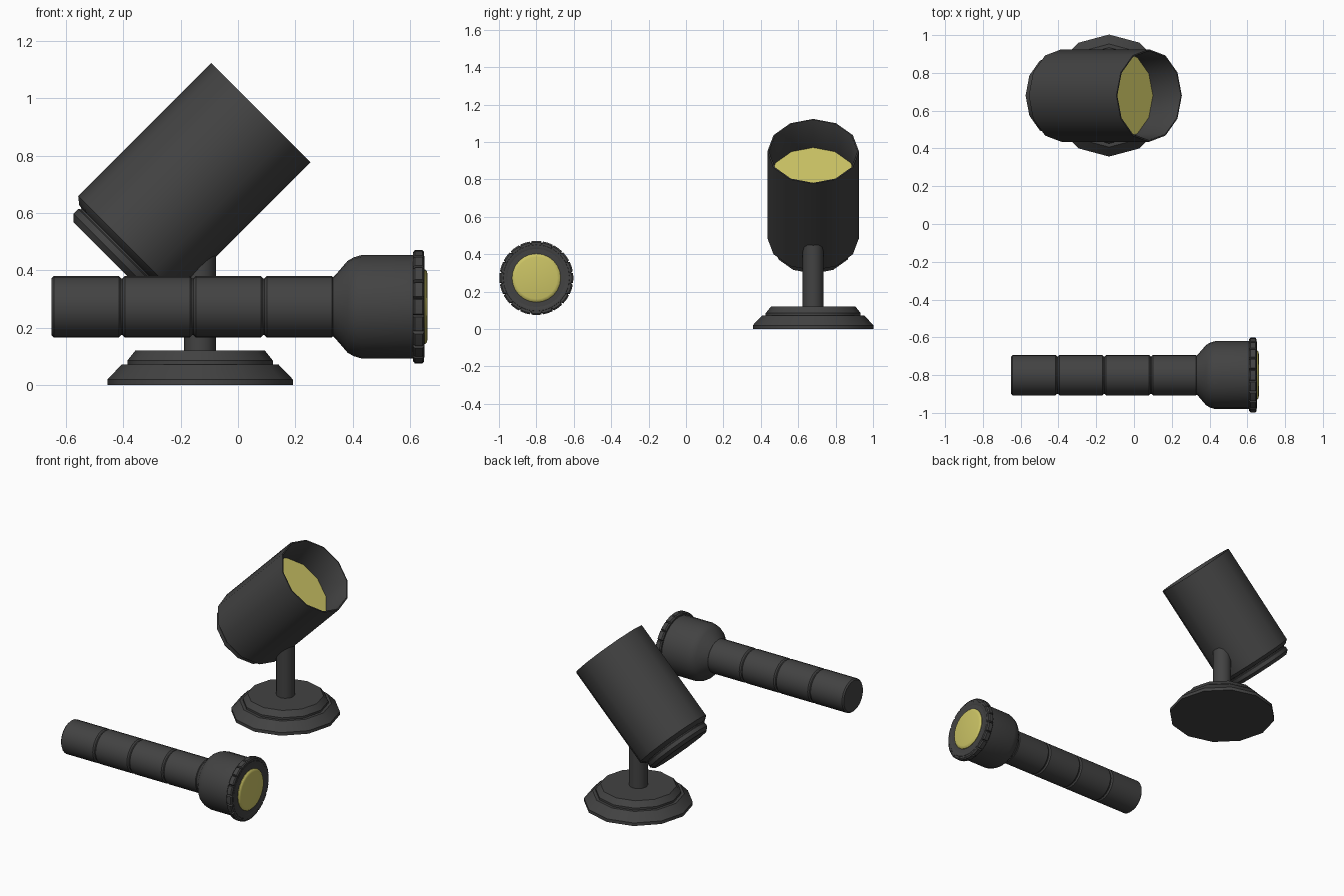
import bpy, bmesh
from math import radians, sin, cos, pi
from mathutils import Matrix

if "Cube" in bpy.data.objects:
    bpy.data.objects.remove(bpy.data.objects["Cube"])


def material(name, color):
    m = bpy.data.materials.new(name)
    m.diffuse_color = color
    m.use_nodes = True
    m.node_tree.nodes["Principled BSDF"].inputs["Base Color"].default_value = m.diffuse_color
    return m


DARK = material("dark_casing", (0.055, 0.055, 0.055, 1))
YELLOW = material("yellow_lens", (0.60, 0.55, 0.13, 1))


def lathe(name, profile, angles, frame, mat=DARK, scale=None):
    """Revolve (radius, height) points; open ends are capped."""
    bm = bmesh.new()
    n = len(angles)
    rings = []
    for r, h in profile:
        rings.append([bm.verts.new((r * cos(a) * s, r * sin(a) * s, h))
                      for a, s in zip(angles, scale or [1] * n)])
    for a, b in zip(rings, rings[1:]):
        for i in range(n):
            j = (i + 1) % n
            bm.faces.new((a[i], a[j], b[j], b[i]))
    bm.faces.new(rings[0][::-1])
    bm.faces.new(rings[-1])
    bmesh.ops.recalc_face_normals(bm, faces=bm.faces)
    me = bpy.data.meshes.new(name)
    bm.to_mesh(me)
    bm.free()
    me.materials.append(mat)
    ob = bpy.data.objects.new(name, me)
    ob.matrix_world = frame
    bpy.context.collection.objects.link(ob)
    bpy.ops.object.select_all(action='DESELECT')
    ob.select_set(True)
    bpy.context.view_layer.objects.active = ob
    bpy.ops.object.shade_smooth_by_angle(angle=radians(35))
    return ob


def sides(n):
    return [2 * pi * i / n for i in range(n)]


# --- Spotlight on a stand ---
stand = Matrix.Translation((-0.132, 0.68, 0))
lathe("spot_base", [(0.323, 0), (0.323, 0.02), (0.273, 0.072), (0.254, 0.072),
                    (0.254, 0.085), (0.226, 0.12)], sides(12), stand)
lathe("spot_post", [(0.056, 0.11), (0.056, 0.50)], sides(12), stand)

# Can: local z = 0 is the open mouth, pointing up at 45 degrees
can = Matrix.Translation((0.08, 0.68, 0.95)) @ Matrix.Rotation(radians(45), 4, 'Y')
lathe("spot_can", [(0.233, -0.22), (0.235, -0.005), (0.238, 0), (0.245, 0),
                   (0.245, -0.656), (0.220, -0.676), (0.207, -0.678),
                   (0.207, -0.684), (0.213, -0.688), (0.213, -0.712),
                   (0.192, -0.732)], sides(12), can)
lathe("spot_lens", [(0.2325, -0.215), (0.2325, -0.204)], sides(12), can, YELLOW)

# --- Flashlight lying along x ---
torch = Matrix.Translation((0, -0.80, 0.273)) @ Matrix.Rotation(radians(90), 4, 'Y')

# Handle: four grip sections with bevelled ends
grip = []
for i in range(4):
    a = -0.65 + i * 0.2475
    b = a + 0.2425
    grip += [(0.099, a), (0.107, a + 0.008), (0.107, b - 0.008), (0.099, b)]
lathe("torch_handle", grip, sides(24), torch)

# Flared head
lathe("torch_head", [(0.099, 0.325), (0.109, 0.338), (0.160, 0.382),
                     (0.172, 0.403), (0.180, 0.430), (0.180, 0.612)],
      sides(24), torch)

# Toothed bezel ring: 20 grips, notch between each
angles, notch = [], []
for i in range(20):
    for off, s in ((-9, 0.945), (-7.4, 1), (0, 1), (7.4, 1)):
        angles.append(radians(i * 18 + off))
        notch.append(s)
lathe("torch_bezel_grip", [(0.176, 0.61), (0.190, 0.61), (0.198, 0.617),
                           (0.198, 0.643), (0.190, 0.649), (0.176, 0.649)],
      angles, torch, scale=notch)
lathe("torch_bezel_rim", [(0.180, 0.605), (0.182, 0.645), (0.177, 0.65),
                          (0.158, 0.65), (0.150, 0.645), (0.143, 0.6505)][:5]
      + [(0.146, 0.648)], sides(24), torch)

# Lens with a softly rounded edge, sitting in the rim
lathe("torch_lens", [(0.130, 0.64), (0.130, 0.652), (0.124, 0.658),
                     (0.112, 0.661)], sides(24), torch, YELLOW)
